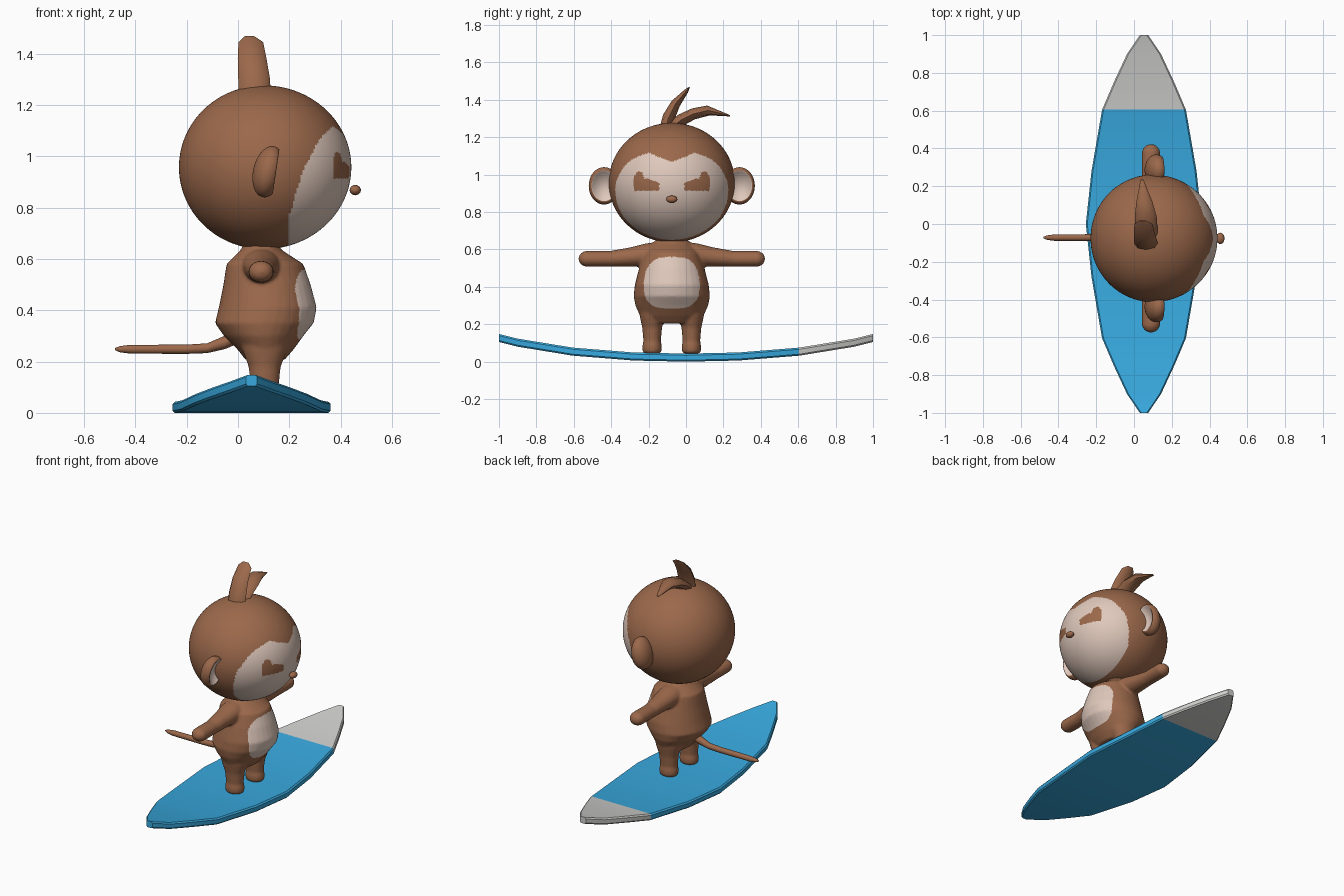
import bpy, bmesh, math
from mathutils import Vector, Matrix

cube = bpy.data.objects.get("Cube")
if cube:
    bpy.data.objects.remove(cube)

MID = -0.076  # the figure's plane of symmetry in y


def material(name, rgb):
    m = bpy.data.materials.new(name)
    m.use_nodes = True
    m.diffuse_color = (*rgb, 1)
    m.node_tree.nodes["Principled BSDF"].inputs["Base Color"].default_value = (*rgb, 1)
    return m


brown = material("brown fur", (0.33, 0.14, 0.07))
skin = material("pale skin", (0.74, 0.58, 0.50))
blue = material("board blue", (0.04, 0.40, 0.74))
grey = material("nose grey", (0.62, 0.62, 0.61))


def finish(bm, name, mats, smooth=True, rule=None):
    """Turn a bmesh into an object; rule(centre, normal) picks the second colour."""
    bmesh.ops.recalc_face_normals(bm, faces=bm.faces)
    for f in bm.faces:
        f.smooth = smooth
        f.material_index = int(bool(rule and rule(f.calc_center_median(), f.normal)))
    me = bpy.data.meshes.new(name)
    bm.to_mesh(me)
    bm.free()
    for m in mats:
        me.materials.append(m)
    ob = bpy.data.objects.new(name, me)
    bpy.context.scene.collection.objects.link(ob)
    return ob


def loft(bm, sections, u, v, sides=20):
    """Skin elliptical sections (centre, u radius, v radius) and cap both ends."""
    u, v = Vector(u), Vector(v)
    rings = []
    for c, a, b in sections:
        angles = [2 * math.pi * i / sides for i in range(sides)]
        rings.append([bm.verts.new(Vector(c) + u * a * math.cos(t) + v * b * math.sin(t)) for t in angles])
    for r, s in zip(rings, rings[1:]):
        for i in range(sides):
            j = (i + 1) % sides
            bm.faces.new((r[i], r[j], s[j], s[i]))
    bm.faces.new(rings[0])
    bm.faces.new(rings[-1])


def ball(centre, radii, segs, rings):
    """Ellipsoid with its poles along x."""
    bm = bmesh.new()
    mat = Matrix.Translation(centre) @ Matrix.Diagonal((*radii, 1)) @ Matrix.Rotation(math.pi / 2, 4, 'Y')
    bmesh.ops.create_uvsphere(bm, u_segments=segs, v_segments=rings, radius=1, matrix=mat)
    return bm


def interp(pts, t):
    for (a, p), (b, q) in zip(pts, pts[1:]):
        if t <= b:
            return p + (q - p) * max(0, (t - a) / (b - a))
    return pts[-1][1]


def inside(poly, x, y):
    hit = False
    for (a, b), (c, d) in zip(poly, poly[1:] + poly[:1]):
        if (b > y) != (d > y) and x < a + (c - a) * (y - b) / (d - b):
            hit = not hit
    return hit


# Head with heart-shaped face mask and painted eyes
MASK = [(0.64, 0.195), (0.77, 0.2), (0.95, 0.255), (1.07, 0.32), (1.12, 0.37)]
EYE = [(0.067, 0.914), (0.067, 0.955), (0.13, 0.98), (0.148, 0.975),
       (0.155, 1.01), (0.18, 1.022), (0.205, 0.985), (0.2, 0.914)]


def face_rule(c, n):
    w = abs(c.y - MID)
    if c.x < interp(MASK, c.z) or c.z > 1.067 + 0.048 * min(1, w / 0.12):
        return False
    return not inside(EYE, w, c.z)


bm = ball((0.1, MID, 0.957), (0.33, 0.337, 0.319), 180, 130)
for v in bm.verts:
    if v.co.x > 0.1:
        v.co.x = 0.1 + (v.co.x - 0.1) * 1.035
finish(bm, "head", (brown, skin), rule=face_rule)

# Nose
finish(ball((0.457, MID, 0.868), (0.022, 0.03, 0.02), 16, 10), "nose", (brown,))

# Cupped ears with pale hollows
for side, label in ((1, "left"), (-1, "right")):
    ey = MID + side * 0.362

    def radial(c):
        return math.hypot((c.y - ey) / 0.082, (c.z - 0.94) / 0.1)

    bm = ball((0.11, ey, 0.94), (0.06, 0.082, 0.1), 40, 36)
    for v in bm.verts:
        r = radial(v.co)
        if v.co.x > 0.11 and r < 0.85:
            v.co.x = 0.143 - 0.035 * (1 - (r / 0.85) ** 2)
        v.co.x += 0.15 * (v.co.z - 0.94) + 0.008
    finish(bm, label + "_ear", (brown, skin), rule=lambda c, n: n.x > 0.1 and radial(c) < 0.8)

# Hair tufts: flat blades bent in the y-z plane
TUFTS = {
    "upright_tuft": ([((0.065, -0.11, 1.24), 0.062, 0.035), ((0.063, -0.095, 1.3), 0.062, 0.034),
                      ((0.055, -0.055, 1.38), 0.056, 0.026), ((0.05, 0, 1.445), 0.048, 0.012),
                      ((0.045, 0.018, 1.467), 0.02, 0.003)], (0, 0.82, -0.57)),
    "swept_tuft": ([((0.065, -0.1, 1.23), 0.06, 0.04), ((0.065, -0.03, 1.29), 0.06, 0.033),
                    ((0.062, 0.04, 1.325), 0.058, 0.03), ((0.055, 0.12, 1.343), 0.042, 0.027),
                    ((0.042, 0.235, 1.315), 0.008, 0.004)], (0, -0.25, 0.97)),
}
for name, (sections, normal) in TUFTS.items():
    bm = bmesh.new()
    loft(bm, sections, (1, 0, 0), normal, sides=8)
    ob = finish(bm, name, (brown,))
    bpy.context.view_layer.objects.active = ob
    ob.select_set(True)
    bpy.ops.object.shade_smooth_by_angle(angle=math.radians(40))
    ob.select_set(False)

# Torso, arms and legs, fused into one smooth skin
bm = bmesh.new()
TORSO = [  # height, back x, front x, half width
    (0.67, 0.03, 0.15, 0.07), (0.635, 0.01, 0.17, 0.1), (0.58, -0.045, 0.255, 0.15),
    (0.5, -0.057, 0.283, 0.175), (0.41, -0.075, 0.307, 0.198), (0.35, -0.09, 0.295, 0.204),
    (0.3, -0.055, 0.255, 0.195), (0.245, 0.0, 0.215, 0.17), (0.205, 0.03, 0.18, 0.13)]
loft(bm, [(((b + f) / 2, MID, z), (f - b) / 2, w) for z, b, f, w in TORSO], (1, 0, 0), (0, 1, 0), 32)
ARM = [(0.05, 0.575, 0.07), (0.14, 0.57, 0.062), (0.22, 0.56, 0.052), (0.33, 0.55, 0.042),
       (0.42, 0.55, 0.043), (0.465, 0.55, 0.042), (0.488, 0.55, 0.029), (0.498, 0.55, 0.01)]
LEG = [(0.3, 0.1, 0.075), (0.24, 0.085, 0.066), (0.18, 0.063, 0.053), (0.11, 0.055, 0.047),
       (0.085, 0.06, 0.052), (0.06, 0.06, 0.052), (0.044, 0.052, 0.045)]
for s in (1, -1):
    loft(bm, [((0.09, MID + s * y, z), r * 1.15, r) for y, z, r in ARM], (1, 0, 0), (0, 0, 1))
    loft(bm, [((0.104, MID + s * 0.105, z), a, b) for z, a, b in LEG], (1, 0, 0), (0, 1, 0))
raw = finish(bm, "body_base", (brown,))
remesh = raw.modifiers.new("fuse", 'REMESH')
remesh.mode = 'VOXEL'
remesh.voxel_size = 0.007
soften = raw.modifiers.new("soften", 'SMOOTH')
soften.iterations = 8
bm = bmesh.new()
bm.from_object(raw, bpy.context.evaluated_depsgraph_get())
bpy.data.objects.remove(raw)


def belly_rule(c, n):
    half = 0.15 - 0.12 * max(0, c.z - 0.42)
    return c.x > 0.15 and (abs(c.y - MID) / half) ** 3 + (abs(c.z - 0.422) / 0.138) ** 3 < 1


finish(bm, "body", (brown, skin), rule=belly_rule)

# Tail
bm = bmesh.new()
TAIL = [(0.0, 0.3, 0.03), (-0.05, 0.275, 0.026), (-0.12, 0.252, 0.019), (-0.2, 0.248, 0.018),
        (-0.42, 0.248, 0.017), (-0.46, 0.248, 0.012), (-0.48, 0.249, 0.004)]
loft(bm, [((x, MID + 0.004, z), r, r) for x, z, r in TAIL], (0, 1, 0), (0, 0, 1), 12)
finish(bm, "tail", (brown,))

# Surfboard: slab sections with softened edges, rockered toward both ends
HALF = [(0, 0.308), (0.28, 0.278), (0.605, 0.222), (0.75, 0.16), (0.9, 0.09), (1, 0.022)]
KEEL = [(0, 0.0), (0.28, 0.006), (0.605, 0.032), (0.9, 0.08), (1, 0.105)]
stations = [s * y for s in (-1, 1) for y, _ in HALF if s * y or s > 0]
bm = bmesh.new()
rings = []
for y in sorted(stations):
    w, z = interp(HALF, abs(y)), interp(KEEL, abs(y))
    e = min(0.008, w / 3)
    outline = [(-w + e, 0), (w - e, 0), (w, 0.008), (w, 0.034), (w - e, 0.043), (e - w, 0.043),
               (-w, 0.034), (-w, 0.008)]
    rings.append([bm.verts.new((0.053 + x, y, z + h)) for x, h in outline])
for r, s in zip(rings, rings[1:]):
    for i in range(8):
        j = (i + 1) % 8
        bm.faces.new((r[i], r[j], s[j], s[i]))
bm.faces.new(rings[0])
bm.faces.new(rings[-1])
board = finish(bm, "surfboard", (blue, grey), rule=lambda c, n: c.y > 0.605)
bpy.context.view_layer.objects.active = board
board.select_set(True)
bpy.ops.object.shade_smooth_by_angle(angle=math.radians(35))
board.select_set(False)
